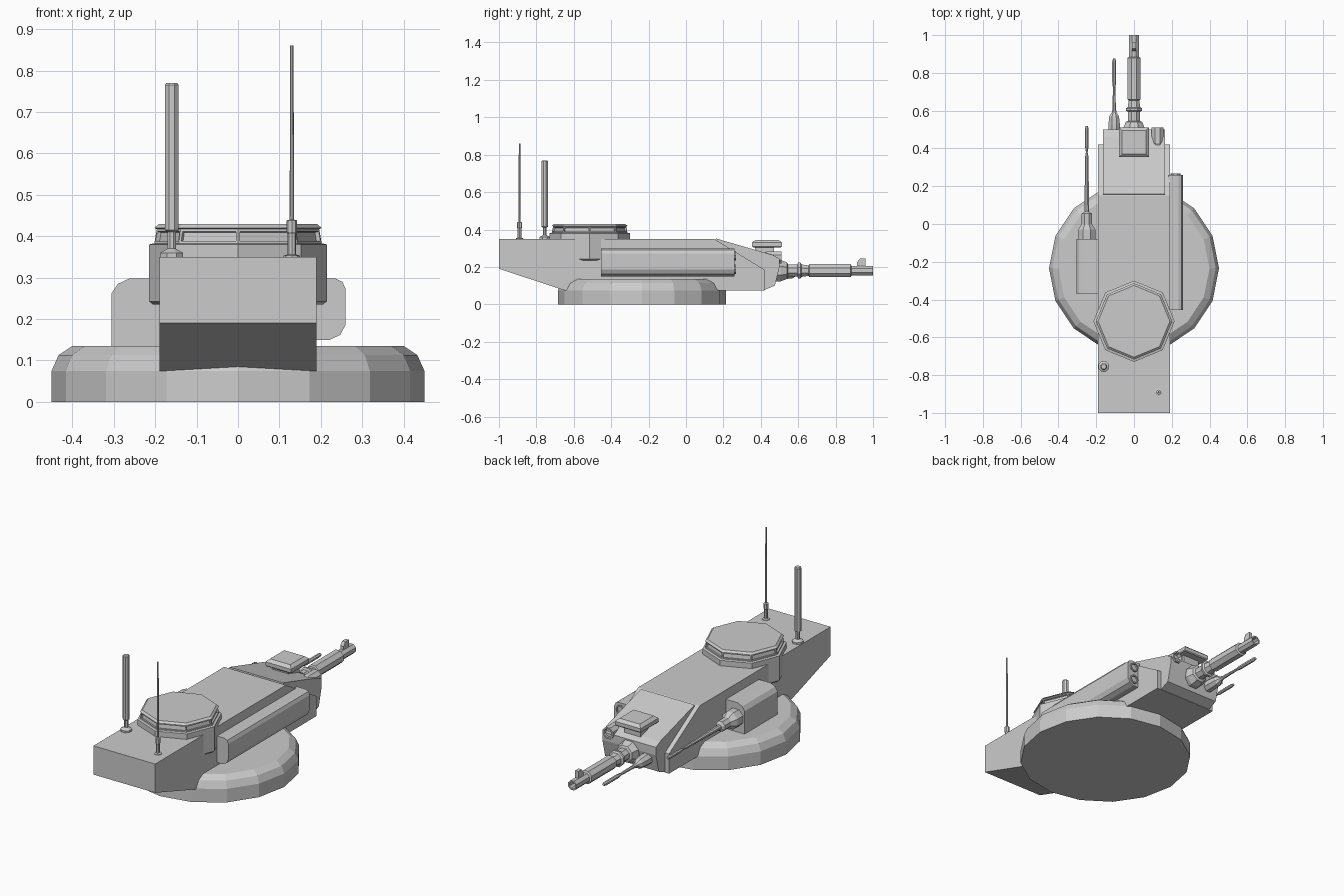
import bpy, bmesh, math
from mathutils import Vector

if "Cube" in bpy.data.objects:
    bpy.data.objects.remove(bpy.data.objects["Cube"])


def make(name, bm):
    bmesh.ops.recalc_face_normals(bm, faces=bm.faces)
    me = bpy.data.meshes.new(name)
    bm.to_mesh(me)
    bm.free()
    ob = bpy.data.objects.new(name, me)
    bpy.context.collection.objects.link(ob)
    return ob


def prism(name, pts, a, b, axis):
    """Extrude a profile: axis 'X' takes (y, z) points, axis 'Y' takes (x, z)."""
    bm = bmesh.new()
    def put(p, t):
        return bm.verts.new((t, p[0], p[1]) if axis == 'X' else (p[0], t, p[1]))
    r0 = [put(p, a) for p in pts]
    r1 = [put(p, b) for p in pts]
    n = len(pts)
    bm.faces.new(r0)
    bm.faces.new(r1[::-1])
    for i in range(n):
        j = (i + 1) % n
        bm.faces.new((r0[i], r0[j], r1[j], r1[i]))
    return make(name, bm)


def lathe(name, prof, n, origin, axis='Z', phase=0.0, inset=None):
    """Faceted turned part from (radius, height) points along Z or Y."""
    bm = bmesh.new()
    o = Vector(origin)
    rings = []
    for r, h in prof:
        ring = []
        for i in range(n):
            t = 2 * math.pi * (i + phase) / n
            c, s = r * math.cos(t), r * math.sin(t)
            ring.append(bm.verts.new(o + Vector((c, s, h) if axis == 'Z' else (c, h, s))))
        rings.append(ring)
    bm.faces.new(rings[0][::-1])
    bm.faces.new(rings[-1])
    panes = []
    for k in range(len(rings) - 1):
        for i in range(n):
            j = (i + 1) % n
            f = bm.faces.new((rings[k][i], rings[k][j], rings[k + 1][j], rings[k + 1][i]))
            if k == inset:
                panes.append(f)
    bmesh.ops.recalc_face_normals(bm, faces=bm.faces)
    if panes:
        bmesh.ops.inset_individual(bm, faces=panes, thickness=0.008)
        bmesh.ops.inset_individual(bm, faces=panes, thickness=0.001, depth=-0.01)
    return make(name, bm)


# Turret ring
lathe("turret_ring", [(.45, 0), (.45, .075), (.433, .113), (.40, .135)], 16, (0, -.235, 0))

# Main hull and narrower nose
prism("hull", [(-1, .35), (-1, .19), (-.65, .075), (.42, .075), (.42, .185), (.15, .35)],
      -.19, .19, 'X')
prism("nose", [(.16, .352), (.1, .2), (.3, .077), (.42, .077), (.475, .10), (.5, .20), (.5, .245),
               (.46, .265)], -.165, .165, 'X')

# Octagonal cupola with recessed windows
lathe("cupola", [(.205, .235), (.215, .243), (.215, .38), (.202, .383), (.196, .417),
                 (.202, .42), (.19, .43)], 8, (0, -.515, 0), inset=3)

# Rear antennas
lathe("thick_antenna", [(.03, .345), (.03, .36), (.018, .366), (.011, .37), (.011, .41),
                        (.018, .415), (.018, .765), (.014, .77)], 8, (-.16, -.755, 0), phase=.5)
lathe("thin_antenna", [(.02, .345), (.02, .353), (.010, .356), (.010, .405), (.013, .41),
                       (.013, .438), (.0055, .44), (.004, .86)], 8, (.13, -.89, 0))

# Side launcher with two tubes
prism("launcher_box", [(.18, .15), (.222, .15), (.247, .162), (.26, .187), (.26, .272), (.252, .29),
                       (.235, .298), (.18, .298)], -.455, .26, 'Y')
for i, z in enumerate((.187, .26)):
    lathe(f"launcher_tube_{i}", [(.026, .25), (.026, .268), (.019, .268), (.019, .255)], 10,
          (.22, 0, z), 'Y')

# Left gun housing and long gun
prism("side_gun_box", [(-.18, .13), (-.305, .13), (-.305, .262), (-.29, .285), (-.262, .298),
                       (-.18, .298)], -.37, -.08, 'Y')
lathe("side_gun", [(.045, -.09), (.05, -.08), (.05, -.03), (.03, 0), (.03, .055), (.014, .065),
                   (.009, .36), (.005, .38), (.010, .41), (.010, .505), (.006, .52)], 8,
      (-.25, 0, .215), 'Y', .5)

# Coaxial gun
lathe("coaxial_gun", [(.033, .48), (.033, .525), (.028, .57), (.014, .59), (.010, .61),
                      (.007, .72), (.011, .75), (.011, .86), (.007, .875)], 8,
      (-.105, 0, .165), 'Y', .5)

# Main gun with hollow muzzle
lathe("main_gun", [(.062, .46), (.062, .505), (.048, .54), (.035, .545), (.035, .595), (.046, .60),
                   (.046, .612), (.036, .618), (.03, .655), (.038, .66), (.038, .88), (.028, .885),
                   (.028, 1), (.02, 1), (.02, .93)], 8, (0, 0, .18), 'Y', .5)
prism("front_sight", [(.915, .2), (.96, .2), (.96, .245), (.93, .245), (.915, .225)],
      -.01, .01, 'X')

# Roof sight housing on a short stem
lathe("sight_housing", [(.106, .305), (.112, .31), (.112, .33), (.088, .345)], 4,
      (0, .433, 0), phase=.5)
prism("sight_stem", [(.37, .24), (.47, .24), (.47, .31), (.37, .31)], -.05, .05, 'X')

# Nose lamp
lathe("nose_lamp", [(.022, .40), (.034, .43), (.034, .51), (.025, .51), (.022, .49)], 8,
      (.125, 0, .25), 'Y', .5)
